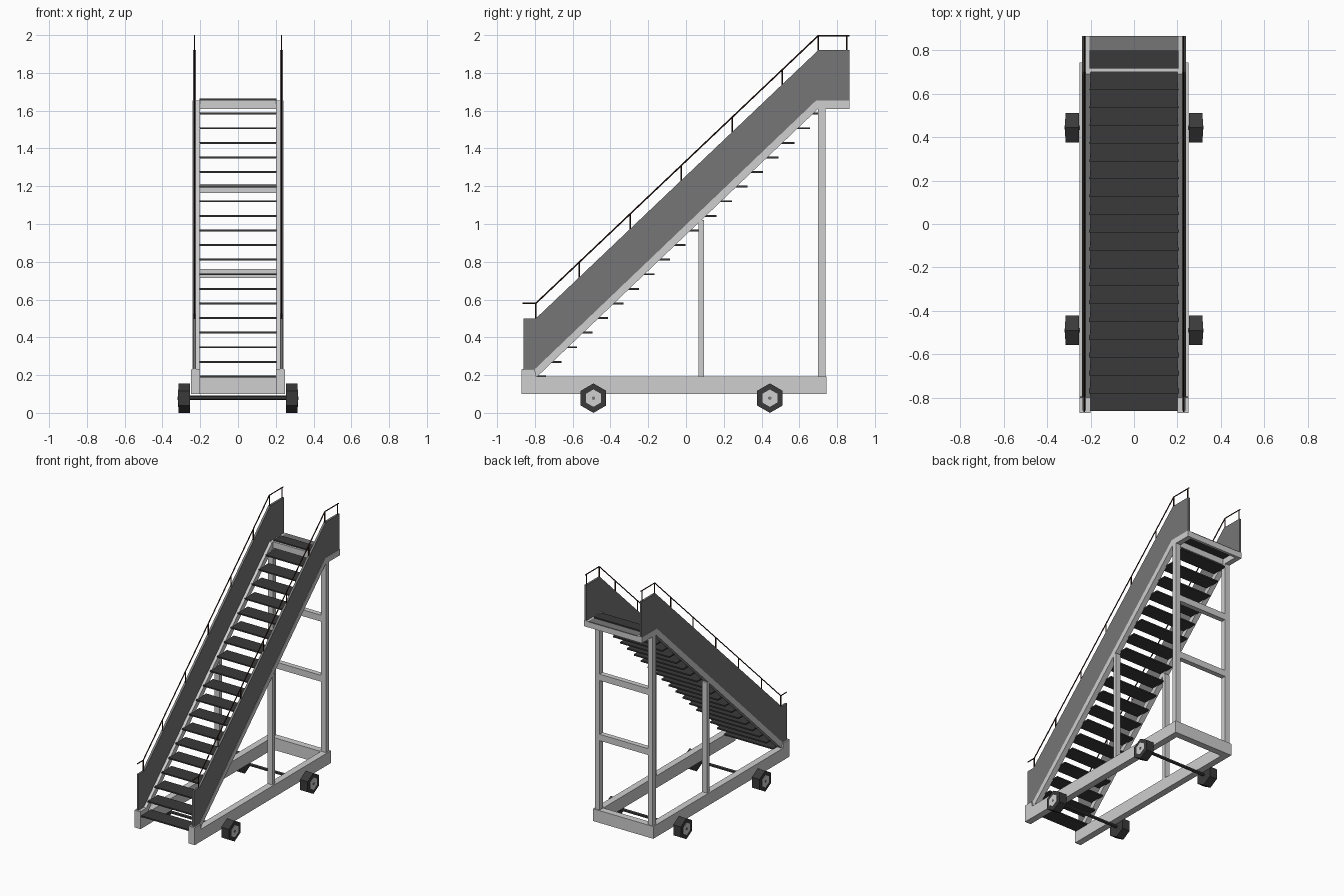
import bpy, bmesh, math
from mathutils import Vector

if "Cube" in bpy.data.objects:
    bpy.data.objects.remove(bpy.data.objects["Cube"])


def material(name, r, g, b):
    m = bpy.data.materials.new(name)
    m.diffuse_color = (r, g, b, 1)
    m.use_nodes = True
    m.node_tree.nodes["Principled BSDF"].inputs["Base Color"].default_value = m.diffuse_color
    return m


LIGHT = material("light grey frame", 0.62, 0.62, 0.62)
GREY = material("mid grey panel", 0.18, 0.18, 0.18)
DARK = material("dark rubber", 0.042, 0.042, 0.042)
RAIL = material("dark brown rail", 0.03, 0.012, 0.008)


def finish(bm, name, mat):
    bmesh.ops.recalc_face_normals(bm, faces=bm.faces)
    me = bpy.data.meshes.new(name)
    bm.to_mesh(me)
    bm.free()
    me.materials.append(mat)
    ob = bpy.data.objects.new(name, me)
    bpy.context.collection.objects.link(ob)
    return ob


def mirror(ob):
    ob.modifiers.new("mirror", 'MIRROR').use_axis[0] = True
    return ob


def box(name, mat, x0, x1, y0, y1, z0, z1):
    bm = bmesh.new()
    bmesh.ops.create_cube(bm, size=1)
    for v in bm.verts:
        v.co = ((x0, x1)[v.co.x > 0], (y0, y1)[v.co.y > 0], (z0, z1)[v.co.z > 0])
    return finish(bm, name, mat)


def side_profile(name, mat, pts, x0, x1):
    # closed (y, z) outline extruded along x
    bm = bmesh.new()
    f = bm.faces.new([bm.verts.new((x0, y, z)) for y, z in pts])
    r = bmesh.ops.extrude_face_region(bm, geom=[f])
    for v in r["geom"]:
        if isinstance(v, bmesh.types.BMVert):
            v.co.x = x1
    return finish(bm, name, mat)


def drum(name, mat, x0, x1, y, z, radius, sides):
    pts = [(y + radius * math.sin(2 * math.pi * i / sides),
            z + radius * math.cos(2 * math.pi * i / sides)) for i in range(sides)]
    return side_profile(name, mat, pts, x0, x1)


def rod(name, mat, a, b, radius=0.004):
    a, b = Vector(a), Vector(b)
    bm = bmesh.new()
    bmesh.ops.create_cone(bm, cap_ends=True, segments=6, radius1=radius,
                          radius2=radius, depth=(b - a).length)
    bm.transform(Vector((0, 0, 1)).rotation_difference(b - a).to_matrix().to_4x4())
    bmesh.ops.translate(bm, verts=bm.verts, vec=(a + b) / 2)
    return finish(bm, name, mat)


# Base chassis, open at the front
mirror(side_profile("base_rail", LIGHT, [
    (-0.87, 0.10), (0.745, 0.10), (0.745, 0.192), (-0.795, 0.192),
    (-0.80, 0.23), (-0.87, 0.23)], 0.20, 0.25))
box("base_rear_beam", LIGHT, -0.20, 0.20, 0.695, 0.745, 0.10, 0.192)

# Axles, wheels and hubs
for y, label in ((-0.49, "front"), (0.444, "rear")):
    drum(label + "_axle", DARK, -0.255, 0.255, y, 0.08, 0.012, 6)
    mirror(drum(label + "_wheel", DARK, 0.253, 0.315, y, 0.078, 0.078, 6))
    mirror(drum(label + "_hub", LIGHT, 0.30, 0.318, y, 0.078, 0.046, 6))
    mirror(drum(label + "_hub_bolt", GREY, 0.31, 0.321, y, 0.078, 0.010, 6))

# Support posts and rear cross bars
mirror(box("rear_post", LIGHT, 0.20, 0.24, 0.70, 0.738, 0.19, 1.62))
mirror(box("middle_post", LIGHT, 0.20, 0.24, 0.065, 0.095, 0.19, 1.02))
for z in (0.737, 1.188):
    box("rear_cross_bar", LIGHT, -0.20, 0.20, 0.70, 0.738, z - 0.024, z + 0.024)

# Stair stringers and side panels
mirror(side_profile("stringer", LIGHT, [
    (-0.865, 0.19), (-0.79, 0.19), (0.70, 1.61), (0.865, 1.61),
    (0.865, 1.655), (0.69, 1.655), (-0.80, 0.232), (-0.865, 0.232)], 0.20, 0.24))
mirror(side_profile("side_panel", GREY, [
    (-0.86, 0.23), (-0.80, 0.23), (0.69, 1.653), (0.865, 1.653),
    (0.865, 1.92), (0.70, 1.92), (-0.795, 0.50), (-0.86, 0.50)], 0.222, 0.238))

# Treads
for k in range(19):
    y, z = -0.862 + 0.0822 * k, 0.193 + 0.0773 * k
    box("tread", DARK, -0.205, 0.205, y, y + 0.12, z - 0.005, z + 0.005)

# Top platform
box("platform_front_beam", LIGHT, -0.20, 0.20, 0.70, 0.718, 1.61, 1.657)
box("platform_rear_beam", LIGHT, -0.20, 0.20, 0.845, 0.865, 1.61, 1.65)
box("platform_tread", DARK, -0.205, 0.205, 0.716, 0.80, 1.655, 1.665)
box("platform_plate", GREY, -0.205, 0.205, 0.80, 0.865, 1.648, 1.656)

# Handrails and their small posts
X = 0.23
path = [(-0.865, 0.58), (-0.795, 0.58), (0.70, 1.997), (0.865, 1.997)]
for (ya, za), (yb, zb) in zip(path, path[1:]):
    mirror(rod("handrail", RAIL, (X, ya, za), (X, yb, zb)))
for y in (-0.795, -0.565, -0.295, -0.025, 0.245, 0.51, 0.70, 0.85):
    top = 0.58 + (min(y, 0.70) + 0.795) * (1.417 / 1.495)
    mirror(rod("handrail_post", RAIL, (X, y, top - 0.09), (X, y, top)))
